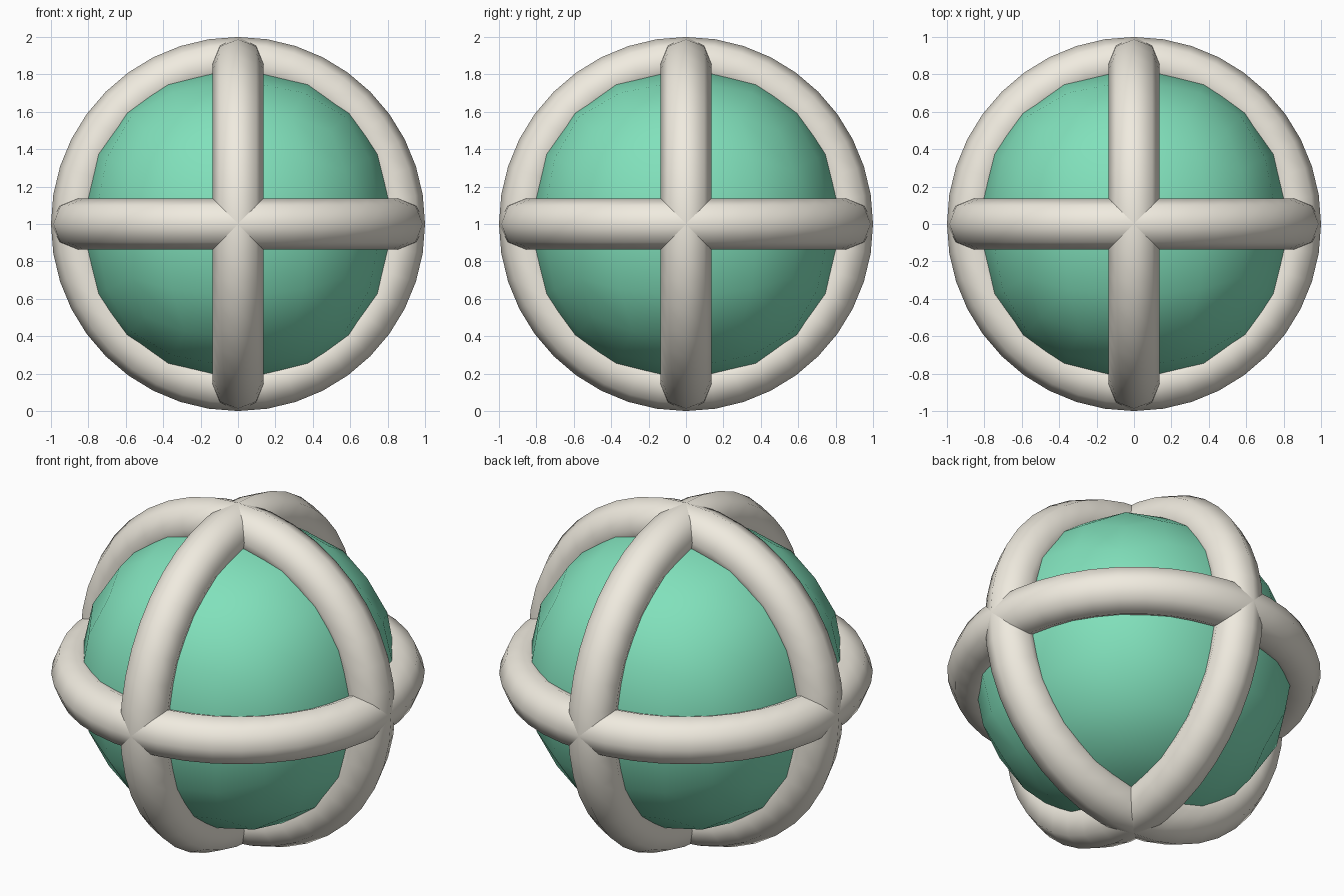
import bpy, bmesh, math
from mathutils import Vector

if "Cube" in bpy.data.objects:
    bpy.data.objects.remove(bpy.data.objects["Cube"])

CENTRE = Vector((0, 0, 1))


def material(name, rgb):
    m = bpy.data.materials.new(name)
    m.diffuse_color = (*rgb, 1)
    m.use_nodes = True
    m.node_tree.nodes["Principled BSDF"].inputs["Base Color"].default_value = m.diffuse_color
    return m


green = material("green", (0.22, 0.75, 0.50))
cream = material("cream", (0.87, 0.83, 0.74))

# inner ball: cube grid pushed out to a sphere
bm = bmesh.new()
bmesh.ops.create_cube(bm, size=2)
bmesh.ops.subdivide_edges(bm, edges=bm.edges[:], cuts=3, use_grid_fill=True)
for v in bm.verts:
    v.co = v.co.normalized() * 0.86
for f in bm.faces:
    f.smooth = True
mesh = bpy.data.meshes.new("ball")
bm.to_mesh(mesh)
bm.free()
ball = bpy.data.objects.new("ball", mesh)
ball.location = CENTRE
bpy.context.collection.objects.link(ball)
mesh.materials.append(green)

# three octagonal-section rings at right angles
for name, rot in (("level_ring", (0, 0, 0)),
                  ("front_ring", (math.pi / 2, 0, 0)),
                  ("side_ring", (0, math.pi / 2, 0))):
    bpy.ops.mesh.primitive_torus_add(major_radius=0.8625, minor_radius=0.1375,
                                     major_segments=40, minor_segments=8,
                                     location=CENTRE, rotation=rot)
    ring = bpy.context.object
    ring.name = name
    ring.data.materials.append(cream)
    bpy.ops.object.shade_smooth()
